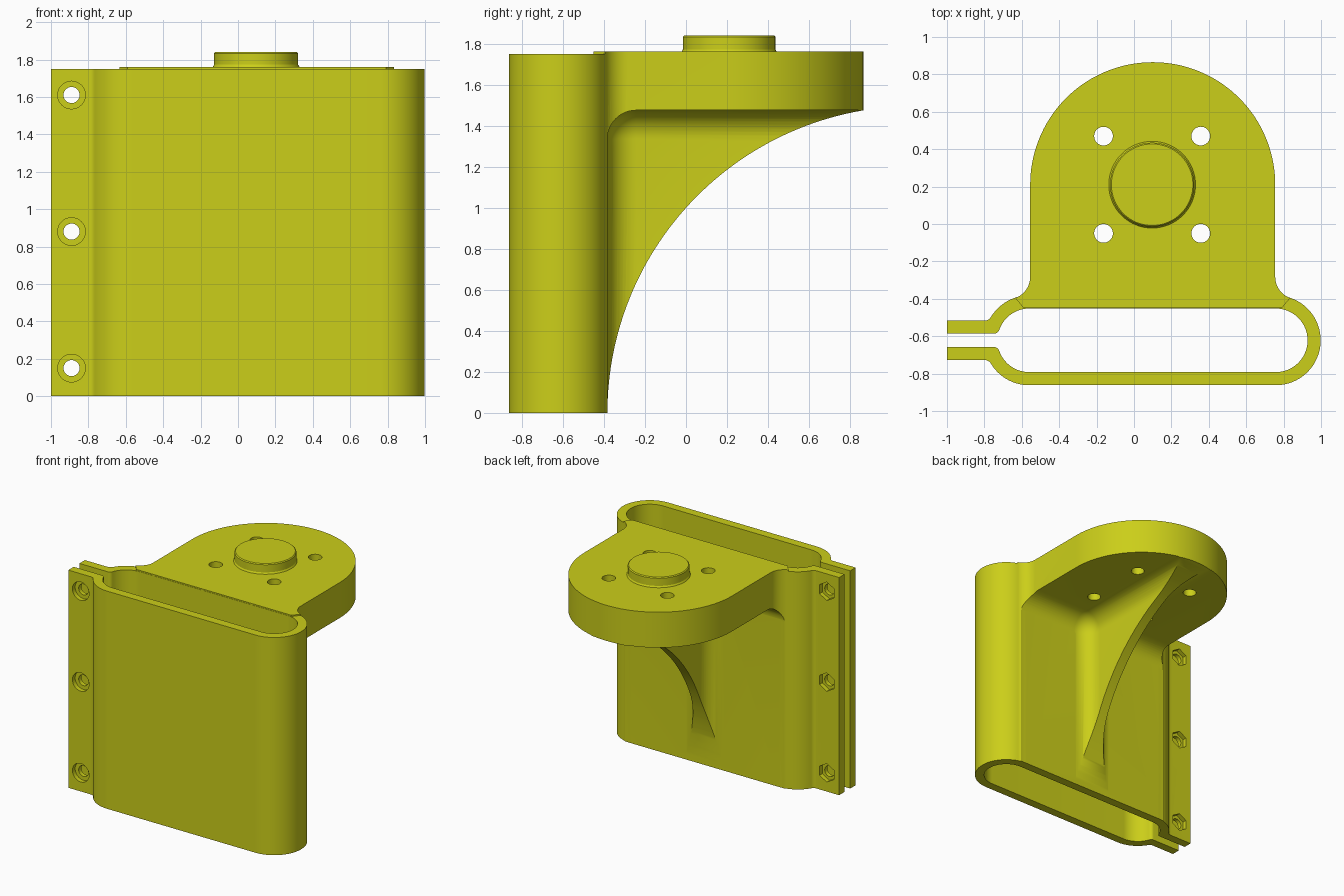
import bpy, bmesh, math
from mathutils import Matrix, Vector

if "Cube" in bpy.data.objects:
    bpy.data.objects.remove(bpy.data.objects["Cube"])

CX, CY = 0.10, 0.21            # centre of the round plate
PR = 0.655                     # plate radius
SY, RO, RI = -0.622, 0.24, 0.17   # sleeve centre line, outer and inner radius
XL, XR = -0.56, 0.758          # sleeve end centres
PLATE_Z, TOP = 1.475, 1.76

mat = bpy.data.materials.new("yellow_plastic")
mat.diffuse_color = (0.6, 0.62, 0.01, 1)
mat.use_nodes = True
mat.node_tree.nodes["Principled BSDF"].inputs["Base Color"].default_value = mat.diffuse_color


def to_object(name, bm):
    bmesh.ops.recalc_face_normals(bm, faces=bm.faces)
    me = bpy.data.meshes.new(name)
    bm.to_mesh(me)
    bm.free()
    ob = bpy.data.objects.new(name, me)
    bpy.context.collection.objects.link(ob)
    return ob


def arc(cx, cy, r, a0, a1, n):
    return [(cx + r * math.cos(math.radians(a0 + (a1 - a0) * i / n)),
             cy + r * math.sin(math.radians(a0 + (a1 - a0) * i / n))) for i in range(n + 1)]


def prism(name, pts, z0, z1):
    bm = bmesh.new()
    f = bm.faces.new([bm.verts.new((x, y, z0)) for x, y in pts])
    ext = bmesh.ops.extrude_face_region(bm, geom=[f])["geom"]
    bmesh.ops.translate(bm, vec=(0, 0, z1 - z0),
                        verts=[v for v in ext if isinstance(v, bmesh.types.BMVert)])
    return to_object(name, bm)


def cylinder(name, loc, r, depth, axis="Z", n=40):
    bm = bmesh.new()
    rot = {"Z": Matrix(), "X": Matrix.Rotation(math.pi / 2, 4, "Y"),
           "Y": Matrix.Rotation(math.pi / 2, 4, "X")}[axis]
    bmesh.ops.create_cone(bm, cap_ends=True, segments=n, radius1=r, radius2=r, depth=depth,
                          matrix=Matrix.Translation(loc) @ rot)
    return to_object(name, bm)


def rounded_box(name, lo, hi, r):
    bm = bmesh.new()
    lo, hi = Vector(lo), Vector(hi)
    bmesh.ops.create_cube(bm, size=1, matrix=Matrix.Translation((lo + hi) / 2)
                          @ Matrix.Diagonal((*(hi - lo), 1)))
    bmesh.ops.bevel(bm, geom=bm.edges[:], offset=r, segments=12, profile=0.5, affect="EDGES")
    return to_object(name, bm)


def boolean(target, other, op="DIFFERENCE"):
    m = target.modifiers.new("bool", "BOOLEAN")
    m.object, m.operation, m.solver = other, op, "EXACT"
    other.hide_render = True
    bpy.context.view_layer.objects.active = target
    bpy.ops.object.modifier_apply(modifier=m.name)
    bpy.data.objects.remove(other)


# Split clamp sleeve: half of the outer and inner outline, mirrored across its centre line
def side(radius, flange, f):
    """Flange edge, small fillet, left arc and right arc of one outline half."""
    sgn = 1 if radius == RO else -1
    dy = flange + f
    dx = math.sqrt((radius + f) ** 2 - dy ** 2)
    a = math.degrees(math.atan2(dy, dx))
    return ([(-1, SY + flange)] + arc(XL - dx, SY + dy, f, -90, -a, 8)
            + arc(XL, SY, radius, 180 - a, 90, 20)[1:] + arc(XR, SY, radius, 90, 0, 28))


def mirrored(pts):
    return pts + [(x, 2 * SY - y) for x, y in reversed(pts[:-1])]


outer = mirrored(side(RO, 0.105, 0.04))
inner = mirrored(side(RI, 0.036, 0.03))
bracket = prism("clamp_bracket", outer + inner[::-1], 0, 1.75)

# Round plate and gusset carved from one block, with flared roots at the sleeve
fl, fy = 0.121, SY + 0.34
left_flare = arc(CX - PR - fl, fy, fl, 0, -70, 10)
right_flare = [(2 * CX - x, y) for x, y in reversed(left_flare)]
base = SY + RI + 0.002
outline = (arc(CX, CY, PR, 0, 180, 72) + left_flare + [(-0.59, base), (0.79, base)] + right_flare)
plate = prism("plate_and_gusset", outline, 0, TOP)
wall = SY + RO - 0.001
half = 0.04
boolean(plate, rounded_box("void_r", (CX + half, wall, -1), (2, 2, PLATE_Z), 0.14))
boolean(plate, rounded_box("void_l", (-2, wall, -1), (CX - half, 2, PLATE_Z), 0.14))
boolean(plate, cylinder("gusset_curve", (CX, wall + 1.495, 0), 1.495, 4, "X", 256))
boolean(bracket, plate, "UNION")

# Four plate holes
for sx in (-1, 1):
    for sy in (-1, 1):
        boolean(bracket, cylinder("hole", (CX - 0.003 + sx * 0.26, CY + sy * 0.26, 1.6), 0.05, 0.6))

# Clamp bolt holes with round recess in front and hex nut recess behind
for z in (0.15, 0.88, 1.61):
    boolean(bracket, cylinder("bolt", (-0.89, SY, z), 0.043, 0.6, "Y"))
    boolean(bracket, cylinder("head_recess", (-0.89, SY - 0.135, z), 0.074, 0.13, "Y"))
    boolean(bracket, cylinder("nut_recess", (-0.89, SY + 0.135, z), 0.074, 0.13, "Y", 6))

# Locating boss on top of the plate, slightly chamfered
bm = bmesh.new()
rings = [(0.232, TOP - 0.02), (0.232, TOP), (0.225, TOP + 0.012), (0.225, 1.833), (0.218, 1.84)]
prev = None
for r, z in rings:
    ring = [bm.verts.new((x, y, z)) for x, y in arc(CX - 0.003, CY, r, 0, 360, 64)[:-1]]
    if prev:
        for i in range(64):
            j = (i + 1) % 64
            bm.faces.new((prev[i], prev[j], ring[j], ring[i]))
    else:
        bm.faces.new(ring[::-1])
    prev = ring
bm.faces.new(prev)
boolean(bracket, to_object("boss", bm), "UNION")

bracket.data.materials.clear()
bracket.data.materials.append(mat)
bpy.ops.object.select_all(action="DESELECT")
bracket.select_set(True)
bpy.context.view_layer.objects.active = bracket
bpy.ops.object.shade_smooth_by_angle(angle=math.radians(30))
